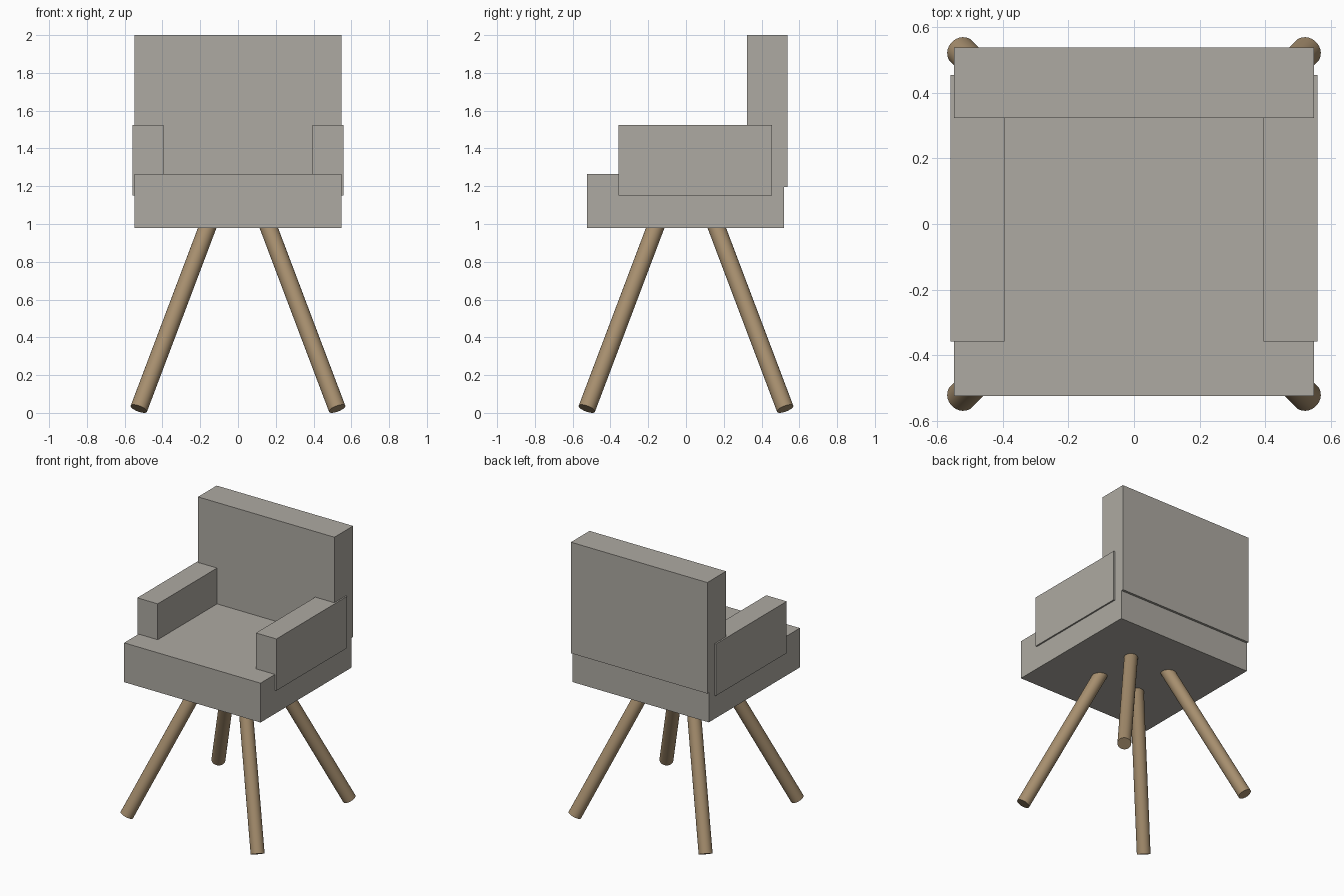
import bpy
from mathutils import Vector

default = bpy.data.objects.get("Cube")
if default:
    bpy.data.objects.remove(default, do_unlink=True)


def make_material(name, rgb):
    mat = bpy.data.materials.new(name)
    mat.use_nodes = True
    colour = (*rgb, 1.0)
    mat.diffuse_color = colour
    mat.node_tree.nodes["Principled BSDF"].inputs["Base Color"].default_value = colour
    return mat


fabric = make_material("warm grey fabric", (0.42, 0.40, 0.36))
wood = make_material("light brown wood", (0.38, 0.27, 0.155))


def box(name, low, high, mat):
    low, high = Vector(low), Vector(high)
    bpy.ops.mesh.primitive_cube_add(size=1, location=(low + high) / 2)
    obj = bpy.context.object
    obj.name = name
    obj.scale = high - low
    bpy.ops.object.transform_apply(location=False, rotation=False, scale=True)
    obj.data.materials.append(mat)
    return obj


def rod(name, start, end, radius, mat):
    start, end = Vector(start), Vector(end)
    axis = end - start
    bpy.ops.mesh.primitive_cylinder_add(
        vertices=32, radius=radius, depth=axis.length, location=(start + end) / 2)
    obj = bpy.context.object
    obj.name = name
    obj.rotation_euler = axis.to_track_quat('Z', 'Y').to_euler()
    obj.data.materials.append(mat)
    bpy.ops.object.shade_smooth_by_angle()
    return obj


# Upholstered seat and backrest
box("seat", (-0.547, -0.523, 0.98), (0.547, 0.52, 1.265), fabric)
box("backrest", (-0.547, 0.323, 1.195), (0.547, 0.537, 2.0), fabric)

# Armrests, standing slightly proud of the seat sides
for side, x0, x1 in (("left", 0.394, 0.558), ("right", -0.558, -0.394)):
    box(side + "_armrest", (x0, -0.357, 1.15), (x1, 0.454, 1.525), fabric)

# Splayed legs, with their tops hidden inside the seat
for side, sx in (("left", 1), ("right", -1)):
    for end, sy in (("front", -1), ("back", 1)):
        rod(f"{end}_{side}_leg", (sx * 0.525, sy * 0.525, 0.022),
            (sx * 0.125, sy * 0.125, 1.08), 0.046, wood)
